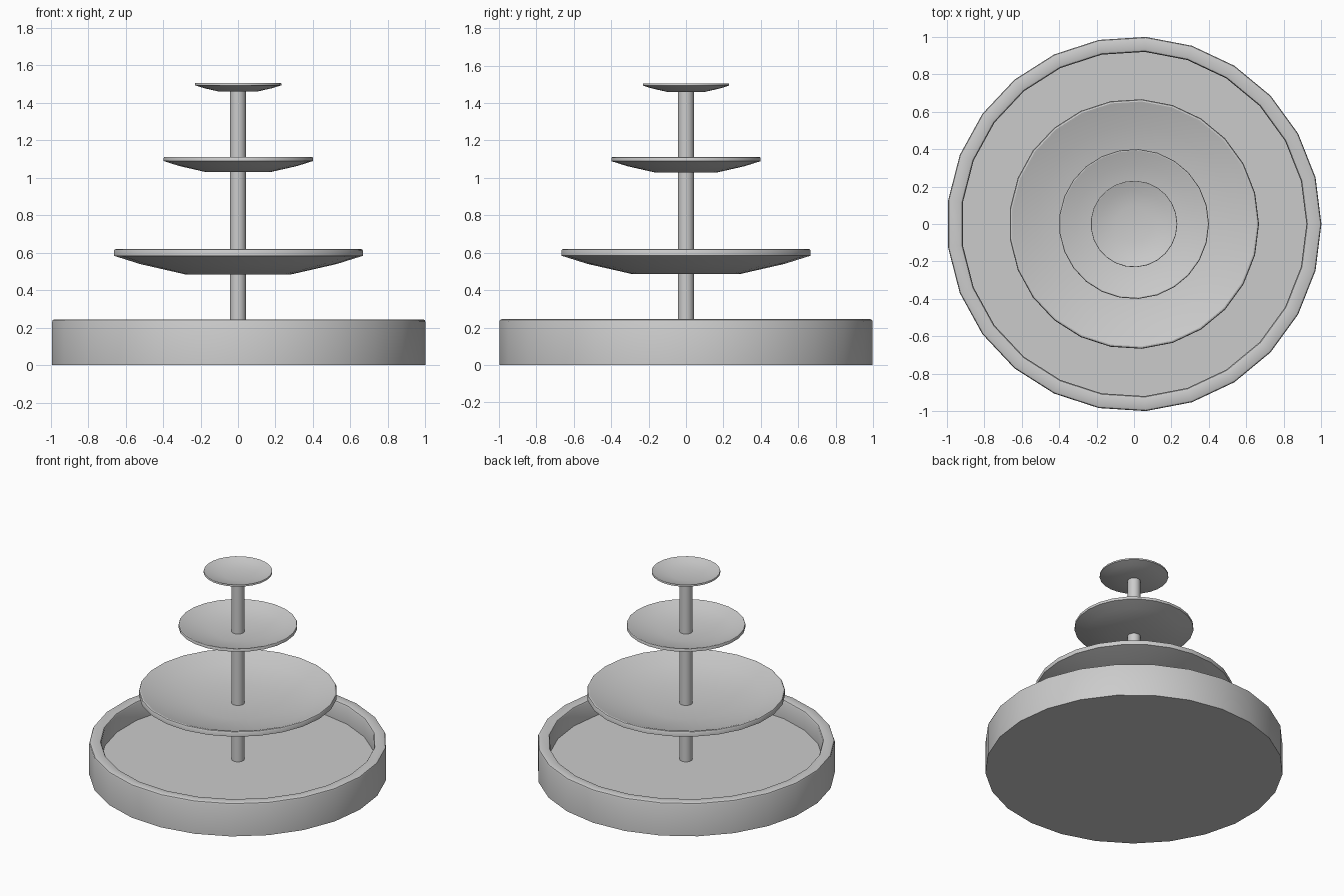
import bpy, math

if "Cube" in bpy.data.objects:
    bpy.data.objects.remove(bpy.data.objects["Cube"])

SIDES = 25


def lathe(name, profile, sides=SIDES):
    """Revolve an (r, z) profile that starts and ends on the axis."""
    verts, faces, rings = [], [], []
    for r, z in profile:
        n = 1 if r == 0 else sides
        rings.append([len(verts) + i for i in range(n)])
        for i in range(n):
            a = 2 * math.pi * i / sides
            verts.append((r * math.cos(a), r * math.sin(a), z))
    for lo, hi in zip(rings, rings[1:]):
        for i in range(sides):
            j = (i + 1) % sides
            if len(lo) == 1:
                faces.append((lo[0], hi[j], hi[i]))
            elif len(hi) == 1:
                faces.append((lo[i], lo[j], hi[0]))
            else:
                faces.append((lo[i], lo[j], hi[j], hi[i]))
    mesh = bpy.data.meshes.new(name)
    mesh.from_pydata(verts, [], faces)
    obj = bpy.data.objects.new(name, mesh)
    bpy.context.collection.objects.link(obj)
    bpy.ops.object.select_all(action='DESELECT')
    obj.select_set(True)
    bpy.context.view_layer.objects.active = obj
    bpy.ops.object.shade_smooth_by_angle(angle=math.radians(30))
    return obj


# Ground basin with a softened rim
lathe("basin", [(0, 0), (1, 0), (1, 0.232), (0.996, 0.241), (0.987, 0.245),
                (0.937, 0.245), (0.925, 0.241), (0.92, 0.232),
                (0.92, 0.107), (0, 0.107)])

# Central column, ending just at the floor of the top bowl
lathe("column", [(0, 0.1), (0.043, 0.1), (0.043, 1.473), (0, 1.473)])

# Shallow bowls: one profile (z measured down from the rim), three scales
BOWL = [(0, -0.135), (0.285, -0.135), (0.527, -0.08), (0.667, -0.036),
        (0.667, -0.009), (0.663, -0.002), (0.655, 0), (0.645, -0.003),
        (0.525, -0.048), (0.28, -0.088), (0, -0.096)]
for name, radius, rim in (("lower_bowl", 0.667, 0.62),
                          ("middle_bowl", 0.4, 1.111),
                          ("top_bowl", 0.231, 1.506)):
    s = radius / 0.667
    lathe(name, [(r * s, rim + z * s) for r, z in BOWL])
